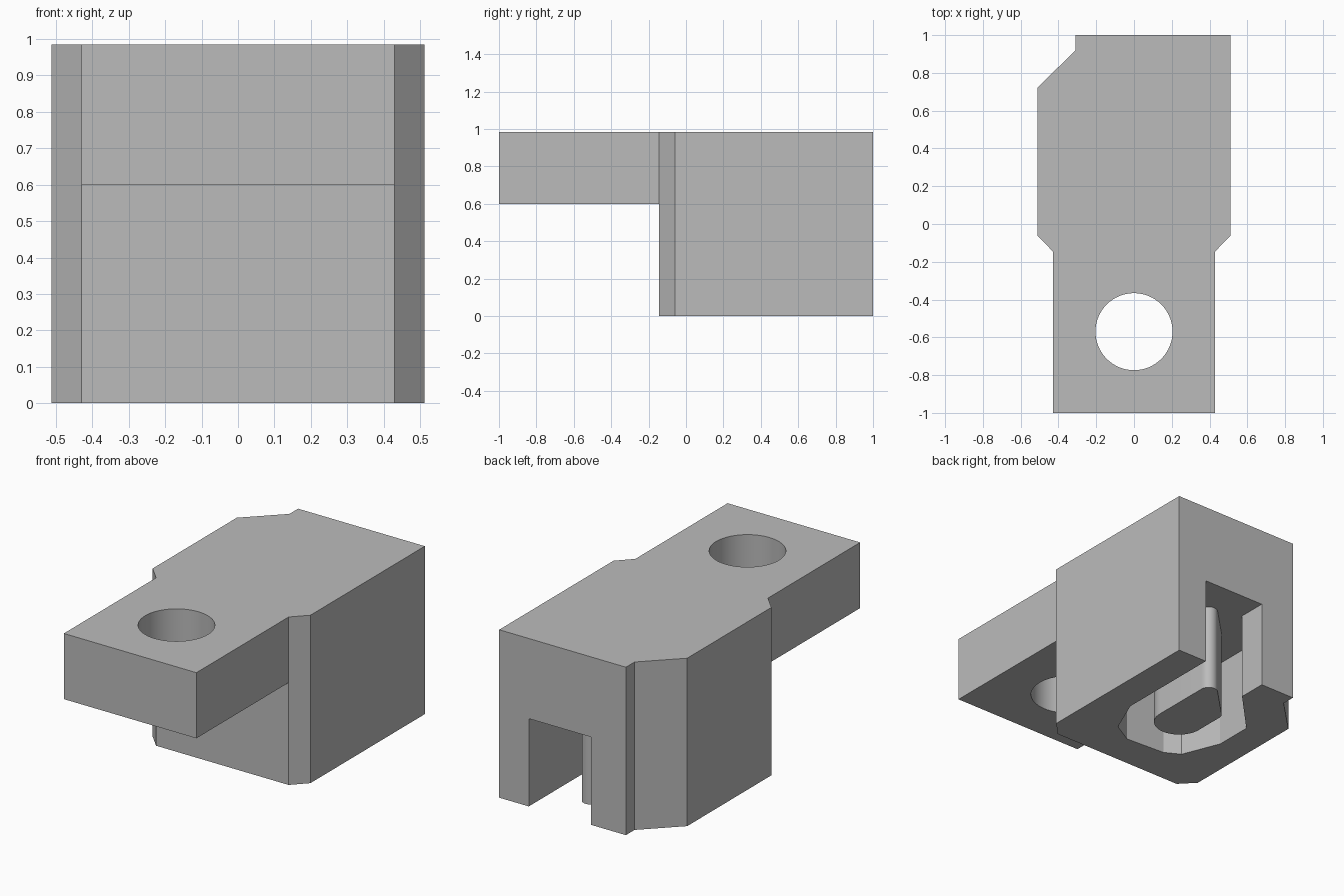
import bpy, bmesh
from math import cos, sin, radians

scene = bpy.context.scene
if "Cube" in scene.objects:
    bpy.data.objects.remove(scene.objects["Cube"])

grey = bpy.data.materials.new("plain_grey")
grey.use_nodes = True
grey.diffuse_color = (0.5, 0.5, 0.5, 1)
grey.node_tree.nodes["Principled BSDF"].inputs["Base Color"].default_value = (0.5, 0.5, 0.5, 1)

TOP = 0.985
LUG_UNDERSIDE = 0.6
POCKET_CEILING = 0.515


def arc(cx, cy, r, start, end, steps):
    """Points along an arc, angles in degrees."""
    angles = [radians(start + (end - start) * i / steps) for i in range(steps + 1)]
    return [(cx + r * cos(a), cy + r * sin(a)) for a in angles]


def prism(name, outline, z0, z1):
    """Extrude a plan outline between two heights."""
    bm = bmesh.new()
    base = bm.faces.new([bm.verts.new((x, y, z0)) for x, y in outline])
    top = bmesh.ops.extrude_face_region(bm, geom=[base])["geom"]
    verts = [g for g in top if isinstance(g, bmesh.types.BMVert)]
    bmesh.ops.translate(bm, verts=verts, vec=(0, 0, z1 - z0))
    bmesh.ops.recalc_face_normals(bm, faces=bm.faces)
    mesh = bpy.data.meshes.new(name)
    bm.to_mesh(mesh)
    bm.free()
    mesh.materials.append(grey)
    obj = bpy.data.objects.new(name, mesh)
    scene.collection.objects.link(obj)
    return obj


def select(obj):
    bpy.ops.object.select_all(action="DESELECT")
    obj.select_set(True)
    bpy.context.view_layer.objects.active = obj


def cut(target, cutter):
    """Subtract the cutter, then discard it."""
    cutter.hide_render = True
    mod = target.modifiers.new("cut", "BOOLEAN")
    mod.operation = "DIFFERENCE"
    mod.solver = "EXACT"
    mod.object = cutter
    select(target)
    bpy.ops.object.modifier_apply(modifier=mod.name)
    bpy.data.objects.remove(cutter)


# Block with narrow front lug and chamfered corners
body = prism("body", [
    (-0.43, -1), (0.43, -1), (0.43, -0.145), (0.512, -0.06), (0.512, 1),
    (-0.31, 1), (-0.31, 0.92), (-0.512, 0.72), (-0.512, -0.06), (-0.43, -0.145),
], 0, TOP)

# Clearance below the lug
cut(body, prism("lug_clearance", [(-1, -2), (1, -2), (1, -0.145), (-1, -0.145)],
                -1, LUG_UNDERSIDE))

# Round bolt hole through the lug
cut(body, prism("bolt_hole", arc(0, -0.57, 0.204, 0, 354.375, 63), 0, 2))

# Guide pocket open to the underside and the back
cut(body, prism("guide_pocket", [
    (0.32, 1.2), (0.32, 0.35), (0.225, 0.13), (0.1, 0.06), (-0.15, 0.075),
    (-0.24, 0.125), (-0.33, 0.35), (-0.33, 0.575), (-0.085, 0.83), (-0.085, 1.2),
], -1, POCKET_CEILING))

# Rounded post hanging in the middle of the pocket
post = prism("guide_post",
             arc(0, 0.39, 0.14, 180, 360, 24)
             + arc(0.09, 0.75, 0.05, 0, 135, 12)
             + arc(-0.09, 0.57, 0.05, 135, 180, 4),
             0, POCKET_CEILING)

for part in (body, post):
    select(part)
    bpy.ops.object.shade_smooth_by_angle(angle=radians(20))
